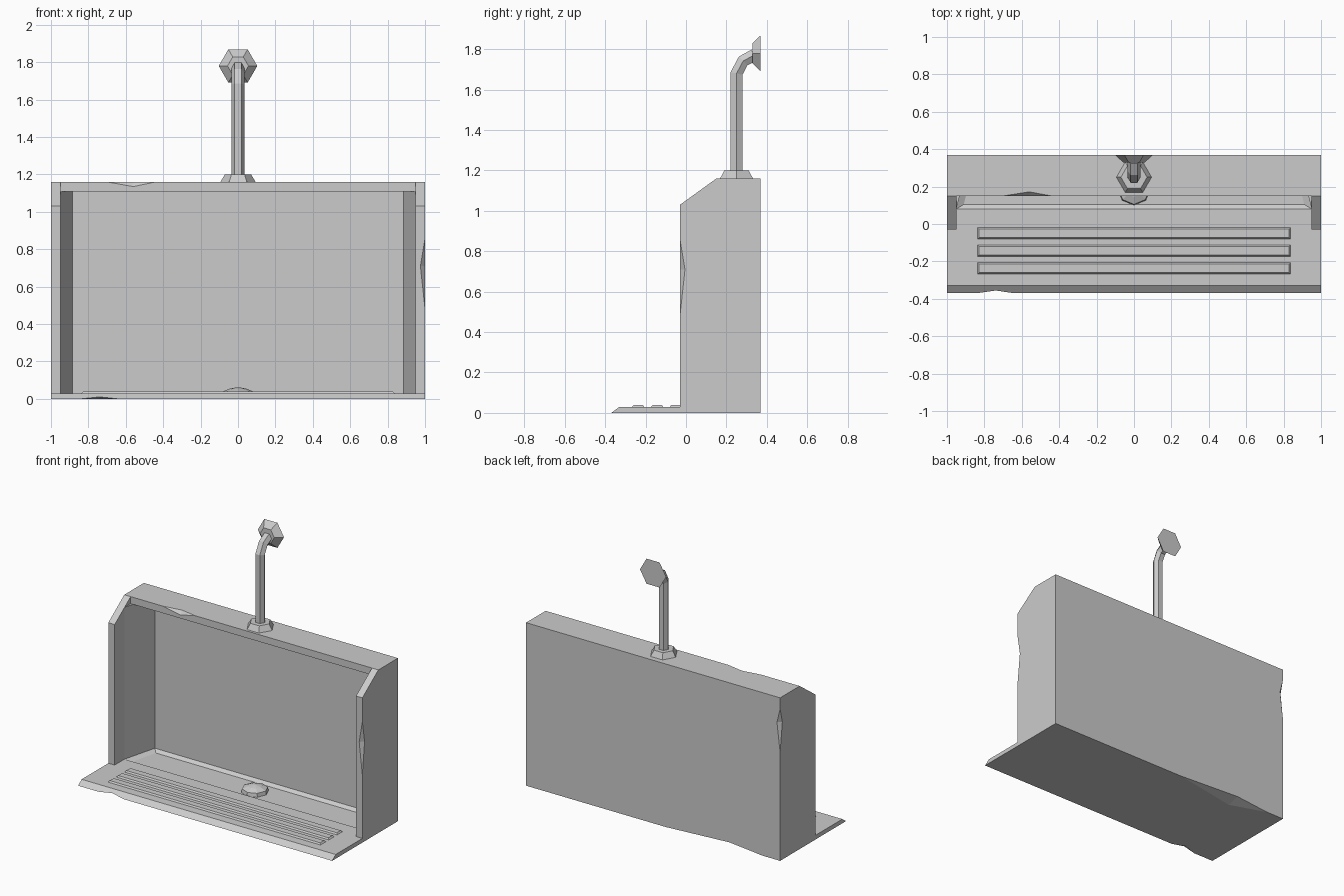
import bpy, bmesh, math
from mathutils import Vector

cube = bpy.data.objects.get("Cube")
if cube:
    bpy.data.objects.remove(cube, do_unlink=True)

stone = bpy.data.materials.new("pale_grey")
GREY = (0.6, 0.6, 0.6, 1)
stone.diffuse_color = GREY
stone.use_nodes = True
for node in stone.node_tree.nodes:
    if node.type == 'BSDF_PRINCIPLED':
        node.inputs["Base Color"].default_value = GREY


def finish(name, bm):
    bmesh.ops.recalc_face_normals(bm, faces=bm.faces)
    mesh = bpy.data.meshes.new(name)
    bm.to_mesh(mesh)
    bm.free()
    mesh.materials.append(stone)
    obj = bpy.data.objects.new(name, mesh)
    bpy.context.collection.objects.link(obj)
    return obj


def loft(name, rings):
    """Skin a stack of equal-length point rings and cap both ends."""
    bm = bmesh.new()
    rows = [[bm.verts.new(p) for p in ring] for ring in rings]
    n = len(rows[0])
    for low, high in zip(rows, rows[1:]):
        for i in range(n):
            j = (i + 1) % n
            bm.faces.new((low[i], low[j], high[j], high[i]))
    bm.faces.new(rows[0])
    bm.faces.new(rows[-1])
    return finish(name, bm)


def at_z(points, z):
    return [(x, y, z) for x, y in points]


def rect(x, y0, y1):
    return [(-x, y0), (x, y0), (x, y1), (-x, y1)]


def polygon(n, r, centre, tilt=0.0, turn=0.0):
    """Regular ring; tilt leans its normal from +z towards +y."""
    ring = []
    for i in range(n):
        a = math.tau * i / n + turn
        v = r * math.sin(a)
        ring.append((r * math.cos(a), centre[0] + v * math.cos(tilt),
                     centre[1] - v * math.sin(tilt)))
    return ring


def carve(target, cutter):
    mod = target.modifiers.new("carve", 'BOOLEAN')
    mod.operation = 'DIFFERENCE'
    mod.solver = 'EXACT'
    mod.object = cutter
    bpy.context.view_layer.update()
    bpy.context.view_layer.objects.active = target
    bpy.ops.object.modifier_apply(modifier=mod.name)
    bpy.data.objects.remove(cutter, do_unlink=True)


def chip(target, a, b, peak, in1, in2):
    """Knock a shallow chip out of the edge a-b, deepest at peak."""
    peak, d1, d2 = Vector(peak), Vector(in1), Vector(in2)
    bm = bmesh.new()
    for p in (a, b, peak + d1, peak + d2, peak - d1 - d2):
        bm.verts.new(p)
    bmesh.ops.convex_hull(bm, input=bm.verts)
    carve(target, finish("chip_cutter", bm))


# Trough body: side profile pulled across the full width
profile = [(-.37, 0), (.37, 0), (.37, 1.16), (.15, 1.16),
           (-.03, 1.03), (-.03, .03), (-.33, .03)]
body = loft("trough_body", [[(x, y, z) for y, z in profile] for x in (-1, 1)])

# Recess with slanted cheeks and a shallow basin, then the open front
room = [(-.95, .08), (.95, .08), (.885, .33), (-.885, .33)]
basin = [(-.91, .105), (.91, .105), (.86, .305), (-.86, .305)]
carve(body, loft("recess_cutter", [at_z(basin, .012), at_z(room, .03),
                                   at_z(room, 1.11)]))
carve(body, loft("opening_cutter", [at_z(rect(.95, -.2, .082), z)
                                    for z in (.03, 1.3)]))
carve(body, loft("lip_cutter", [at_z(rect(.95, -.2, .15), z)
                                for z in (1.11, 1.3)]))

# Worn chips along the edges
chip(body, (-.7, .15, 1.16), (-.44, .15, 1.16), (-.56, .15, 1.16),
     (0, .022, 0), (0, 0, -.025))
chip(body, (1, -.03, .48), (1, -.03, .86), (1, -.03, .71),
     (-.025, 0, 0), (0, .025, 0))
chip(body, (-1, .37, .77), (-1, .37, 1.08), (-1, .37, .98),
     (.025, 0, 0), (0, -.025, 0))
chip(body, (-.1, .37, 0), (-.86, .37, 0), (-.6, .37, 0),
     (0, -.09, 0), (0, 0, .025))
chip(body, (-.84, -.37, 0), (-.64, -.37, 0), (-.74, -.37, 0),
     (0, .04, 0), (0, .014, .011))

# Raised ridges on the front tray
for i, y in enumerate((-.05, -.143, -.237)):
    loft(f"tray_ridge_{i + 1}", [at_z(rect(.838, y - .032, y + .032), .028),
                                 at_z(rect(.828, y - .022, y + .022), .04)])

# Domed drain cover
loft("drain_cover", [polygon(8, r, (.19, z), turn=math.pi / 4)
                     for r, z in ((.09, .01), (.085, .038), (.045, .054), (.008, .062))])

# Hexagonal pipe flange, bent pipe and flared outlet
loft("pipe_flange", [polygon(6, .097, (.25, 1.155)), polygon(6, .07, (.25, 1.2))])
bend = [(.25, 1.19, 0), (.25, 1.68, .2), (.283, 1.742, .8), (.335, 1.77, 1.2)]
loft("pipe", [polygon(6, .035, (y, z), tilt) for y, z, tilt in bend])
loft("pipe_outlet", [polygon(6, r, (y, 1.78), math.pi / 2)
                     for y, r in ((.328, .056), (.37, .103))])
